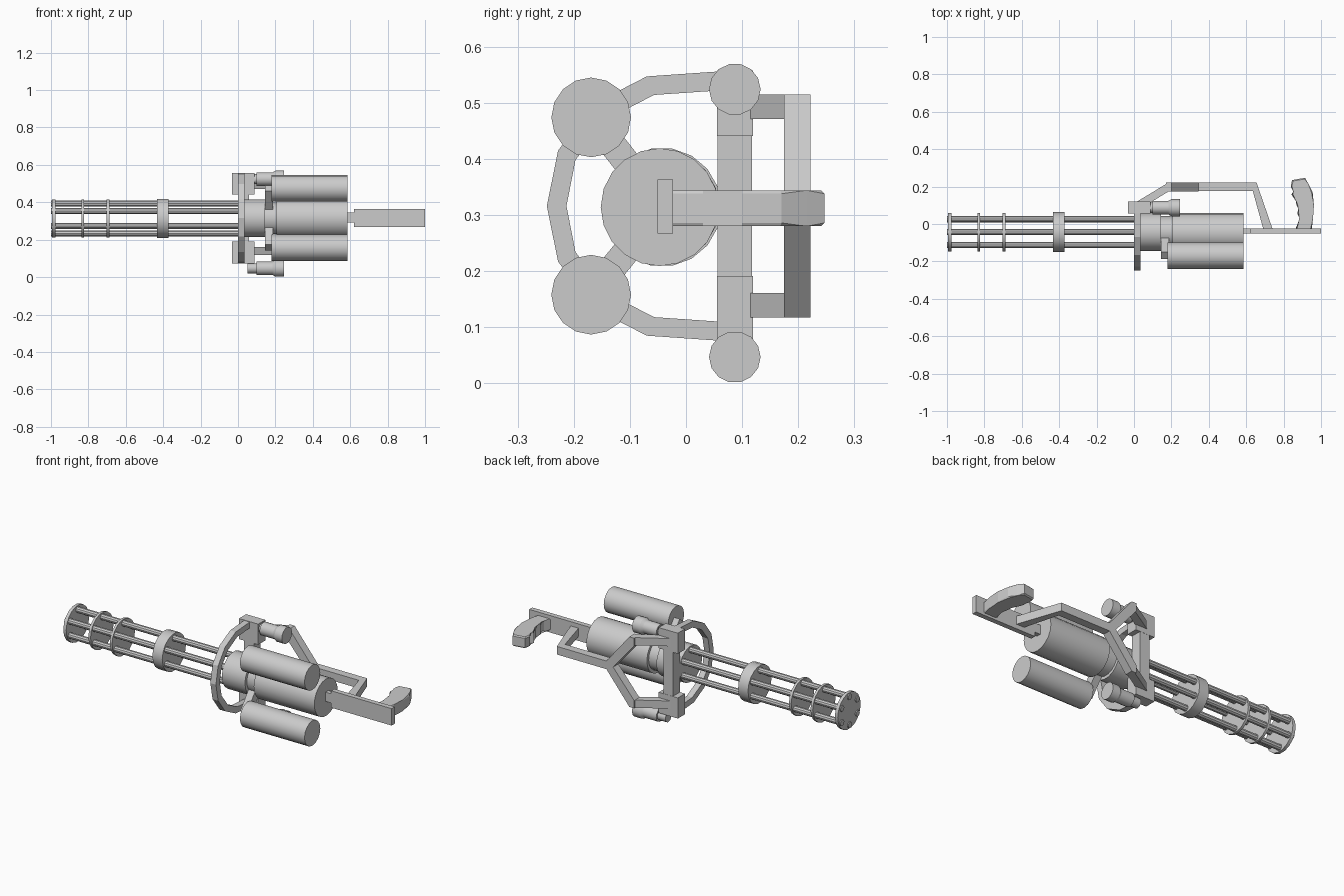
import bpy, bmesh
from math import radians, sin, cos, pi, hypot, atan2
from mathutils import Matrix

if "Cube" in bpy.data.objects:
    bpy.data.objects.remove(bpy.data.objects["Cube"])

AY, AZ = -0.043, 0.314      # main axis along x
MID = 0.316                 # height of the mirror plane


def finish(bm, name, smooth=False):
    bmesh.ops.recalc_face_normals(bm, faces=bm.faces)
    me = bpy.data.meshes.new(name)
    bm.to_mesh(me)
    bm.free()
    ob = bpy.data.objects.new(name, me)
    bpy.context.collection.objects.link(ob)
    if smooth:
        bpy.ops.object.select_all(action='DESELECT')
        ob.select_set(True)
        bpy.context.view_layer.objects.active = ob
        bpy.ops.object.shade_smooth_by_angle(angle=radians(30))
    return ob


def lathe(name, profile, y, z, n=16):
    """Closed solid of (x, radius) stations around an axis along x."""
    bm = bmesh.new()
    rings = [[bm.verts.new((x, y + r * cos(2 * pi * i / n), z + r * sin(2 * pi * i / n)))
              for i in range(n)] for x, r in profile]
    for a, b in zip(rings, rings[1:]):
        for i in range(n):
            j = (i + 1) % n
            bm.faces.new((a[i], a[j], b[j], b[i]))
    bm.faces.new(rings[0])
    bm.faces.new(rings[-1])
    return finish(bm, name, True)


def prism(name, pts, axis, lo, hi, bevel=0):
    """Extrude a 2D outline along axis; pts use the other two axes in order."""
    def place(p, t):
        v = list(p)
        v.insert('xyz'.index(axis), t)
        return v
    bm = bmesh.new()
    a = [bm.verts.new(place(p, lo)) for p in pts]
    b = [bm.verts.new(place(p, hi)) for p in pts]
    caps = [bm.faces.new(a), bm.faces.new(b)]
    for i in range(len(pts)):
        j = (i + 1) % len(pts)
        bm.faces.new((a[i], a[j], b[j], b[i]))
    if bevel:
        edges = list({e for f in caps for e in f.edges})
        bmesh.ops.bevel(bm, geom=edges, offset=bevel, segments=1, affect='EDGES')
    return finish(bm, name)


def box(name, x0, x1, y0, y1, z0, z1):
    return prism(name, [(x0, y0), (x1, y0), (x1, y1), (x0, y1)], 'z', z0, z1)


# Six barrels with their clamp discs
for i in range(6):
    a = radians(30 + 60 * i)
    lathe(f"barrel_{i + 1}", [(-1.0, 0.017), (0.05, 0.017)],
          AY + 0.08 * cos(a), AZ + 0.08 * sin(a), 10)
for i, (x, h, r) in enumerate([(-0.985, 0.009, 0.103), (-0.83, 0.007, 0.103),
                               (-0.695, 0.007, 0.103), (-0.402, 0.031, 0.106)]):
    lathe(f"barrel_disc_{i + 1}", [(x - h, r), (x + h, r)], AY, AZ, 18)

# Housing: front drum, neck and motor
lathe("front_drum", [(0.0, 0.102), (0.145, 0.102)], AY, AZ, 18)
lathe("neck", [(0.14, 0.085), (0.21, 0.085)], AY, AZ, 18)
lathe("motor", [(0.205, 0.105), (0.585, 0.105)], AY - 0.004, AZ, 20)

# Curved side frame: half outline mirrored about the middle height
outer = [(0.06, 0.556), (-0.07, 0.547), (-0.165, 0.498), (-0.228, 0.415), (-0.248, 0.316)]
inner = [(0.06, 0.522), (-0.057, 0.514), (-0.14, 0.471), (-0.197, 0.398), (-0.213, 0.316)]


def full(half):
    return half + [(y, 2 * MID - z) for y, z in half[-2::-1]]


prism("side_frame", full(outer) + full(inner)[::-1], 'x', 0.0, 0.035)

# Upright bar and its end blocks
box("upright_bar", 0.0, 0.06, 0.056, 0.118, 0.18, 0.45)

for side, s in (("upper", 1), ("lower", -1)):
    def zr(a, b):
        return sorted((MID + s * a, MID + s * b))

    box(side + "_block", -0.032, 0.088, 0.055, 0.119, *zr(0.125, 0.242))

    # Gas cylinder and its strut
    ty, tz = -0.169, MID + s * 0.158
    lathe(side + "_tank", [(0.18, 0.071), (0.585, 0.071)], ty, tz, 16)
    dy, dz = ty - AY, tz - AZ
    d = hypot(dy, dz)
    ny, nz = -dz / d * 0.024, dy / d * 0.024
    prism(side + "_tank_strut", [(AY + ny, AZ + nz), (ty + ny, tz + nz),
                                 (ty - ny, tz - nz), (AY - ny, AZ - nz)], 'x', 0.145, 0.186)

    # Small lamp with a flared end
    lathe(side + "_lamp", [(0.05, 0.027), (0.1, 0.027), (0.1, 0.037), (0.185, 0.037),
                           (0.2, 0.046), (0.246, 0.046)],
          0.087, MID + s * (0.208 if s > 0 else 0.269), 14)

    # Carry handle arms: outward leg and converging leg
    prism(side + "_handle_leg", [(0.0, 0.11), (0.185, 0.222), (0.2, 0.222),
                                 (0.19, 0.177), (0.08, 0.11)], 'z', *zr(0.155, 0.199))
    prism(side + "_handle_arm", [(0.17, MID + s * 0.199), (0.2, MID + s * 0.199),
                                 (0.345, MID + s * 0.022), (0.345, MID),
                                 (0.302, MID), (0.17, MID + s * 0.155)], 'y', 0.175, 0.222)

# Carry handle bar and drop to the stock
prism("handle_bar", [(0.33, 0.222), (0.655, 0.222), (0.742, -0.03), (0.692, -0.03),
                     (0.635, 0.177), (0.33, 0.177)], 'z', MID - 0.023, MID + 0.023)

# Rear stock plate and connector
box("stock_connector", 0.57, 0.63, -0.05, -0.024, 0.293, 0.345)
box("stock_plate", 0.62, 1.0, -0.051, -0.023, 0.267, 0.363)

# Pistol grip with finger notches
grip = [(0.862, -0.03), (0.885, 0.01), (0.89, 0.035), (0.874, 0.055), (0.884, 0.085),
        (0.868, 0.105), (0.872, 0.125), (0.842, 0.158), (0.86, 0.172), (0.838, 0.2),
        (0.845, 0.235), (0.915, 0.247), (0.932, 0.215), (0.955, 0.17), (0.962, 0.1),
        (0.957, 0.03), (0.95, -0.03)]
prism("grip", grip, 'z', 0.28, 0.344, 0.006)
